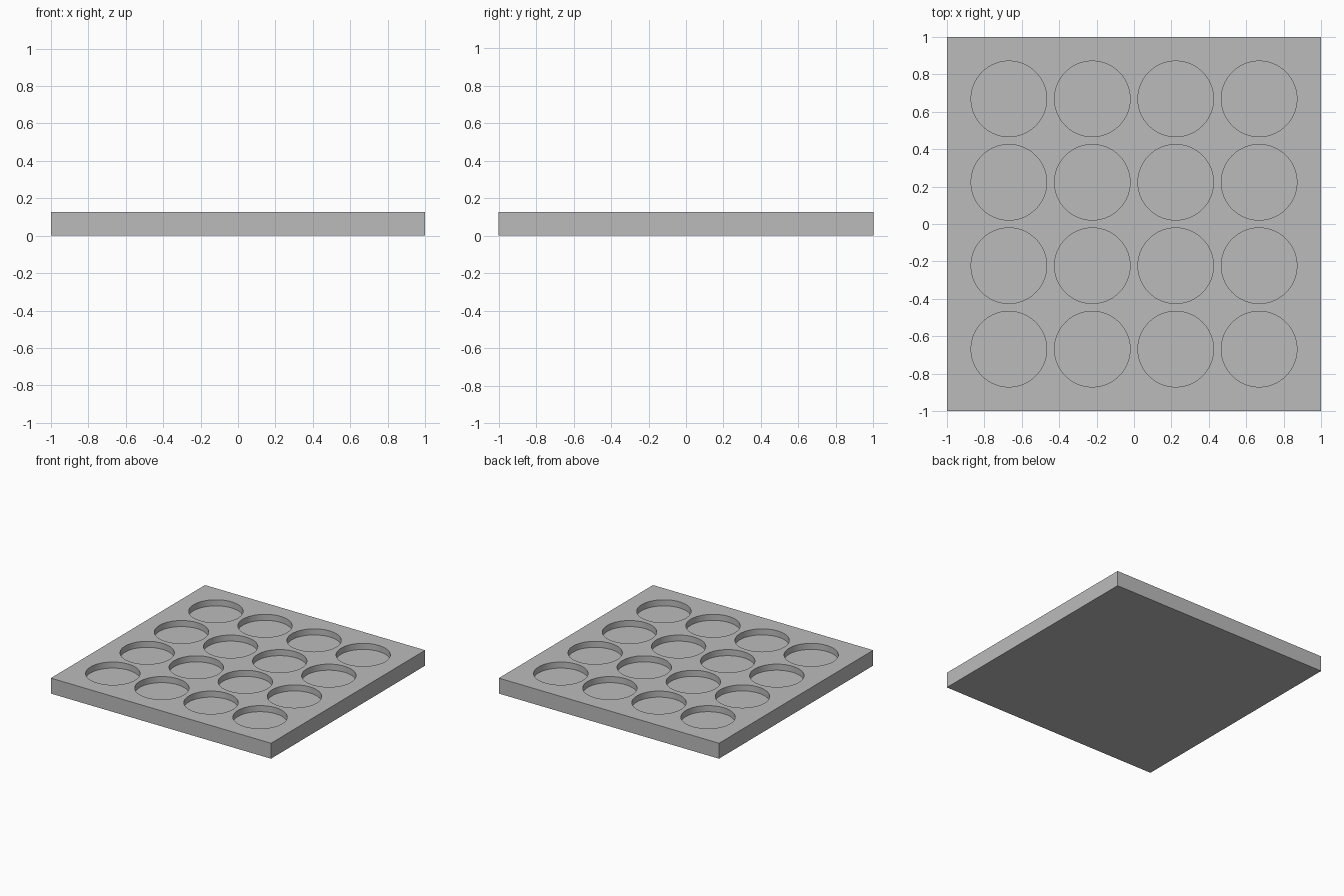
import bpy
import bmesh
from mathutils import Matrix

SIDE, HEIGHT = 2.0, 0.127
PITCH, RADIUS, DEPTH = 0.446, 0.202, 0.05
COUNT = 4

if "Cube" in bpy.data.objects:
    bpy.data.objects.remove(bpy.data.objects["Cube"], do_unlink=True)


def make_material(name, colour):
    mat = bpy.data.materials.new(name)
    mat.use_nodes = True
    mat.diffuse_color = colour
    mat.node_tree.nodes["Principled BSDF"].inputs["Base Color"].default_value = colour
    return mat


def make_object(name, bm, mat):
    mesh = bpy.data.meshes.new(name)
    bm.to_mesh(mesh)
    bm.free()
    mesh.materials.append(mat)
    obj = bpy.data.objects.new(name, mesh)
    bpy.context.collection.objects.link(obj)
    return obj


grey = make_material("plain grey", (0.5, 0.5, 0.5, 1))

# Square slab
bm = bmesh.new()
bmesh.ops.create_cube(bm, size=1, matrix=Matrix.Translation((0, 0, HEIGHT / 2))
                      @ Matrix.Diagonal((SIDE, SIDE, HEIGHT, 1)))
tray = make_object("tray", bm, grey)

# Grid of round pocket cutters, rising above the top face
bm = bmesh.new()
centres = [(i - (COUNT - 1) / 2) * PITCH for i in range(COUNT)]
for x in centres:
    for y in centres:
        bmesh.ops.create_cone(bm, cap_ends=True, segments=96, radius1=RADIUS,
                              radius2=RADIUS, depth=2 * DEPTH,
                              matrix=Matrix.Translation((x, y, HEIGHT)))
cutter = make_object("pocket_cutter", bm, grey)
cutter.hide_render = True

# Sink the pockets into the slab
cut = tray.modifiers.new("pockets", 'BOOLEAN')
cut.operation = 'DIFFERENCE'
cut.solver = 'EXACT'
cut.object = cutter
bpy.ops.object.select_all(action='DESELECT')
tray.select_set(True)
bpy.context.view_layer.objects.active = tray
bpy.ops.object.modifier_apply(modifier=cut.name)
bpy.data.objects.remove(cutter, do_unlink=True)

# Round pocket walls, crisp rims
bpy.ops.object.shade_smooth_by_angle()
